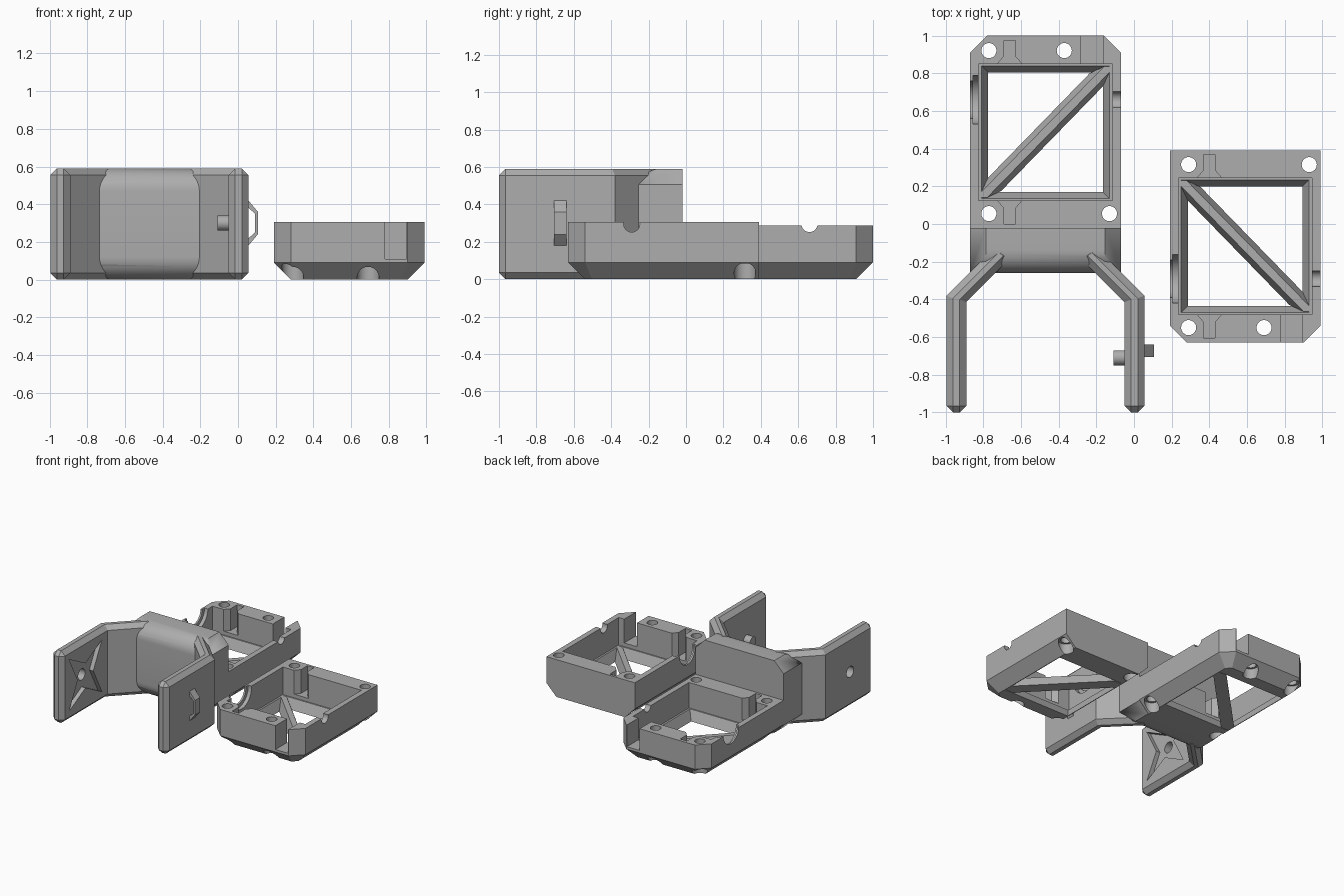
import bpy, bmesh, math
from mathutils import Vector

if "Cube" in bpy.data.objects:
    bpy.data.objects.remove(bpy.data.objects["Cube"])

grey = bpy.data.materials.new("plain grey")
grey.diffuse_color = (0.42, 0.42, 0.42, 1)
grey.use_nodes = True
grey.node_tree.nodes["Principled BSDF"].inputs["Base Color"].default_value = grey.diffuse_color


def finish(name, bm):
    bmesh.ops.recalc_face_normals(bm, faces=bm.faces)
    me = bpy.data.meshes.new(name)
    bm.to_mesh(me)
    bm.free()
    me.materials.append(grey)
    ob = bpy.data.objects.new(name, me)
    bpy.context.collection.objects.link(ob)
    return ob


def hull(name, pts):
    bm = bmesh.new()
    for p in pts:
        bm.verts.new(p)
    r = bmesh.ops.convex_hull(bm, input=bm.verts)
    junk = {g for g in r["geom_interior"] + r["geom_unused"] if isinstance(g, bmesh.types.BMVert)}
    bmesh.ops.delete(bm, geom=list(junk), context='VERTS')
    bmesh.ops.dissolve_limit(bm, angle_limit=0.01, verts=bm.verts, edges=bm.edges)
    return finish(name, bm)


def prism(name, pts, vec):
    bm = bmesh.new()
    f = bm.faces.new([bm.verts.new(p) for p in pts])
    r = bmesh.ops.extrude_face_region(bm, geom=[f], use_keep_orig=True)
    verts = [g for g in r["geom"] if isinstance(g, bmesh.types.BMVert)]
    bmesh.ops.translate(bm, verts=verts, vec=Vector(vec))
    return finish(name, bm)


def box(x0, x1, y0, y1, z0, z1):
    return [(x, y, z) for x in (x0, x1) for y in (y0, y1) for z in (z0, z1)]


def tube(axis, c, r, a0, a1, n=32):
    # points of a cylinder along x or z between a0 and a1
    out = []
    for i in range(n):
        p, q = r * math.cos(math.tau * i / n), r * math.sin(math.tau * i / n)
        for a in (a0, a1):
            out.append((a, c[0] + p, c[1] + q) if axis == 'x' else (c[0] + p, c[1] + q, a))
    return out


def apply_mods(ob):
    me = bpy.data.meshes.new_from_object(ob.evaluated_get(bpy.context.evaluated_depsgraph_get()))
    ob.modifiers.clear()
    ob.data = me


def boolean(ob, other, op='DIFFERENCE'):
    m = ob.modifiers.new("cut", 'BOOLEAN')
    m.object, m.operation, m.solver = other, op, 'EXACT'
    apply_mods(ob)
    bpy.data.objects.remove(other)


def smooth(ob):
    bpy.ops.object.select_all(action='DESELECT')
    ob.select_set(True)
    bpy.context.view_layer.objects.active = ob
    bpy.ops.object.shade_smooth_by_angle(angle=math.radians(30))


def tray(name, cx, sy, oy, top):
    def place(pts):
        return [(cx + u, sy * v + oy, z) for u, v, z in pts]

    # outer shell: clipped end corners and a sloped underside
    def ring(d, z, end):
        k = 0.09 + d * 0.414
        half = [(0.4 - d, end), (0.4 - d, 1 - k), (0.4 - k, 1 - d)]
        return [(s * u, v, z) for u, v in half for s in (-1, 1)]

    ob = hull(name, place(ring(0.09, 0, -0.02) + ring(0, 0.09, -0.02) + ring(0, top, -0.02)))

    cuts = [box(-0.355, 0.355, 0.125, 0.85, 0.08, 0.5)]            # cavity
    cuts.append([(s * u, v, z) for u, e, z in ((0.30, 0.005, -0.01), (0.344, -0.039, 0.09))
                 for s in (-1, 1) for v in (0.17 + e, 0.805 - e)])  # tapered window
    for wall, d, far in ((0.85, 1, 0.975), (0.125, -1, 0.0)):       # wire slots
        cuts.append(box(-0.22, -0.16, min(wall - d * .02, far), max(wall - d * .02, far), 0.11, 0.5))
        cuts.append([(u, wall + d * v, z) for z in (0.11, 0.5)
                     for u, v in ((-0.255, -0.02), (-0.125, -0.02), (-0.255, 0.0), (-0.125, 0.0),
                                  (-0.22, 0.04), (-0.16, 0.04))])
    cuts.append(box(0.19, 0.305, 0.83, 1.1, 0.11, 0.5))             # open notch
    cuts.append(tube('x', (0.66, 0.295), 0.10, -0.5, -0.37))        # collar seat
    cuts.append(tube('x', (0.66, 0.295), 0.13, -0.385, -0.34))
    cuts.append(tube('x', (0.66, 0.295), 0.043, 0.34, 0.5))         # cable hole
    for c in ((-0.30, 0.92), (0.10, 0.92), (-0.30, 0.055), (0.34, 0.055)):
        cuts.append(tube('z', c, 0.04, -0.1, 0.5))                  # screw holes
        cuts.append(tube('z', c, 0.058, -0.1, 0.085))
    for c in cuts:
        boolean(ob, hull("cutter", place(c)))

    # diagonal brace across the window
    def brace(u, v0, v1, w, z):
        return [(-u, v0, z), (-u, v0 + w, z), (-u + w, v0, z),
                (u, v1, z), (u, v1 - w, z), (u - w, v1, z)]
    hull(name + "_brace", place(brace(0.305, 0.175, 0.80, 0.07, 0) + brace(0.34, 0.14, 0.835, 0.03, 0.08)))
    smooth(ob)


CX, H = -0.47, 0.59
tray("long_tray", CX, 1, 0, 0.288)
tray("short_tray", 0.59, -1, 0.37, 0.305)

# neck block with a rounded front
arc = [(-0.14 - 0.12 * math.sin(a), 0.47 + 0.12 * math.cos(a))
       for a in (math.pi / 2 * i / 10 for i in range(11))]
profile = [(-0.02, H)] + arc
profile += [(y, H - z) for y, z in profile]
pts = []
for y, z in profile:
    for s in (-1, 1):
        pts.append((CX + s * 0.315, y, z))
        pts.append((CX + s * 0.40, y, min(max(z, 0.085), 0.505)))
neck = hull("neck_block", pts)
smooth(neck)

# fork arms with bevelled edges
plan = [(0.525, -1), (0.525, -0.38), (0.25, -0.105), (0.17, -0.165), (0.42, -0.415), (0.42, -1)]
arms = []
for side, s in (("left", -1), ("right", 1)):
    arm = prism(side + "_arm", [(CX + s * u, y, 0) for u, y in plan], (0, 0, H))
    b = arm.modifiers.new("bevel", 'BEVEL')
    b.width, b.segments, b.limit_method, b.angle_limit = 0.035, 1, 'ANGLE', math.radians(60)
    apply_mods(arm)
    arms.append(arm)
left, right = arms

# star pocket and pivot hole in the left arm
star = []
for i in range(8):
    a, r = math.tau * (i + 0.5) / 8 + math.pi / 8, (0.30 if i % 2 == 0 else 0.10)
    star.append((CX - 0.455, -0.70 + r * math.cos(a), 0.295 + r * math.sin(a)))
boolean(left, prism("cutter", star, (0.1, 0, 0)))
boolean(left, hull("cutter", tube('x', (-0.70, 0.295), 0.045, -1.1, -0.8)))
smooth(left)

# pivot pin and cable loop on the right arm
smooth(hull("pivot_pin", tube('x', (-0.71, 0.30), 0.04, -0.11, -0.03)))
loop = [(0.04, 0.42), (0.055, 0.42), (0.105, 0.36), (0.105, 0.24), (0.055, 0.18), (0.04, 0.18),
        (0.04, 0.205), (0.09, 0.25), (0.09, 0.35), (0.04, 0.395)]
prism("cable_loop", [(x, -0.705, z) for x, z in loop], (0, 0.065, 0))
